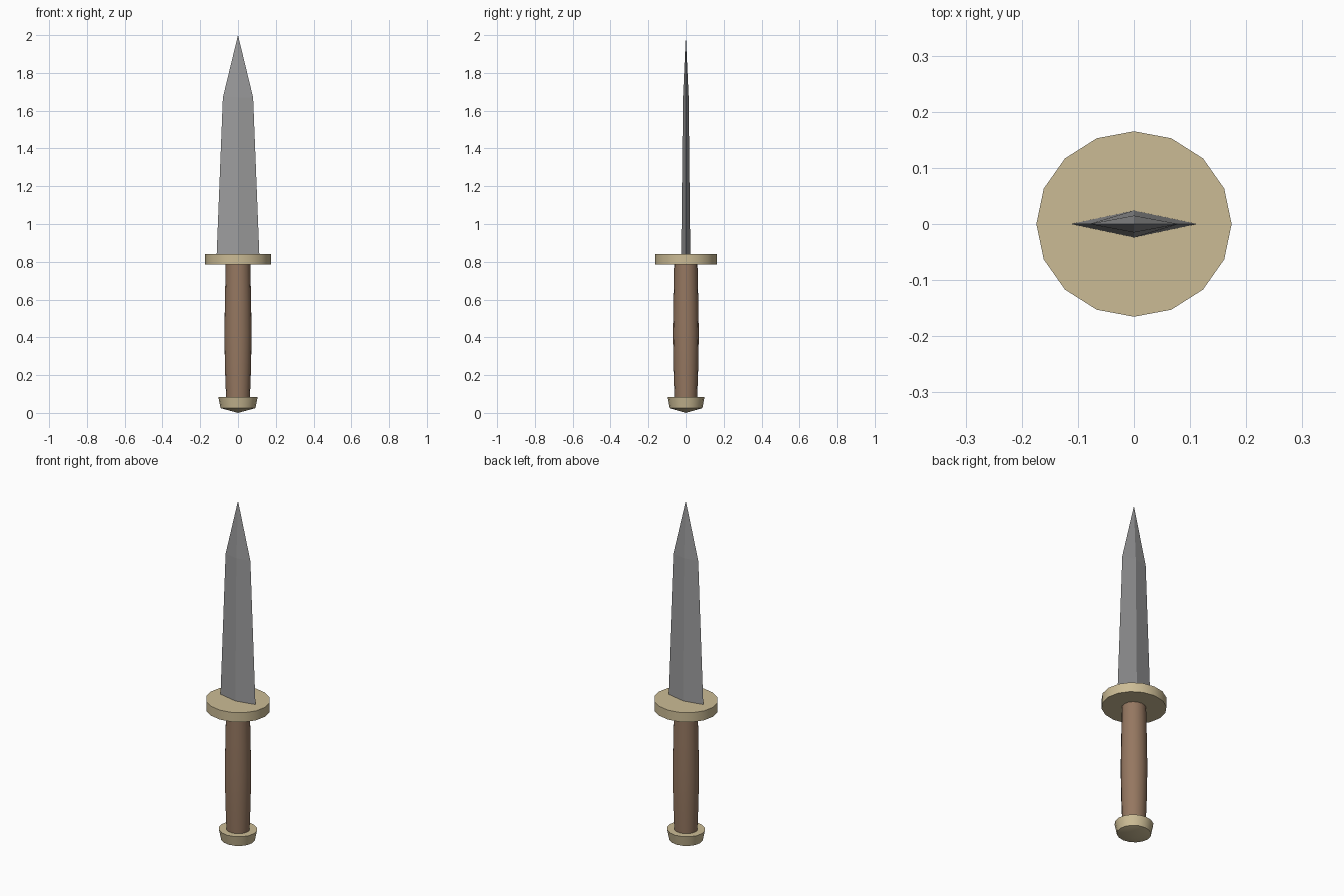
import bpy, bmesh, math

if "Cube" in bpy.data.objects:
    bpy.data.objects.remove(bpy.data.objects["Cube"])

SIDES = 16
Y_SCALE = 0.95  # turned parts are slightly oval


def material(name, rgb):
    m = bpy.data.materials.new(name)
    m.diffuse_color = (*rgb, 1)
    m.use_nodes = True
    m.node_tree.nodes["Principled BSDF"].inputs["Base Color"].default_value = m.diffuse_color
    return m


steel = material("steel grey", (0.33, 0.33, 0.335))
brass = material("pale brass", (0.60, 0.50, 0.30))
leather = material("brown leather", (0.30, 0.185, 0.118))


def loft(name, sections, sides, mat, smooth):
    """Skin a stack of (z, half width x, half depth y) sections; zero width = point."""
    bm = bmesh.new()
    rings = []
    for z, rx, ry in sections:
        if rx == 0:
            rings.append([bm.verts.new((0, 0, z))] * sides)
        else:
            angles = [2 * math.pi * i / sides for i in range(sides)]
            rings.append([bm.verts.new((rx * math.cos(a), ry * math.sin(a), z)) for a in angles])
    for low, high in zip(rings, rings[1:]):
        for i in range(sides):
            j = (i + 1) % sides
            corners = [low[i], low[j], high[j], high[i]]
            bm.faces.new(list(dict.fromkeys(corners)))
    for ring in (rings[0], rings[-1]):
        if ring[0] is not ring[1]:
            bm.faces.new(ring)
    bmesh.ops.recalc_face_normals(bm, faces=bm.faces)
    mesh = bpy.data.meshes.new(name)
    bm.to_mesh(mesh)
    bm.free()
    mesh.materials.append(mat)
    ob = bpy.data.objects.new(name, mesh)
    bpy.context.collection.objects.link(ob)
    if smooth:
        bpy.ops.object.select_all(action='DESELECT')
        ob.select_set(True)
        bpy.context.view_layer.objects.active = ob
        bpy.ops.object.shade_smooth_by_angle(angle=math.radians(30))
    return ob


def turned(name, profile, mat):
    return loft(name, [(z, r, r * Y_SCALE) for z, r in profile], SIDES, mat, True)


# Pommel: flared cap with a shallow pointed underside
turned("pommel", [(0, 0), (0.025, 0.092), (0.084, 0.104)], brass)

# Grip: slightly swollen in the middle
turned("grip", [(0.075, 0.063), (0.24, 0.069), (0.42, 0.072),
                (0.60, 0.069), (0.79, 0.065)], leather)

# Guard: flat disc
turned("guard", [(0.785, 0.174), (0.84, 0.174)], brass)

# Blade: diamond section tapering to a point
loft("blade", [(0.835, 0.113, 0.024), (1.67, 0.08, 0.015), (2.0, 0, 0)], 4, steel, False)
